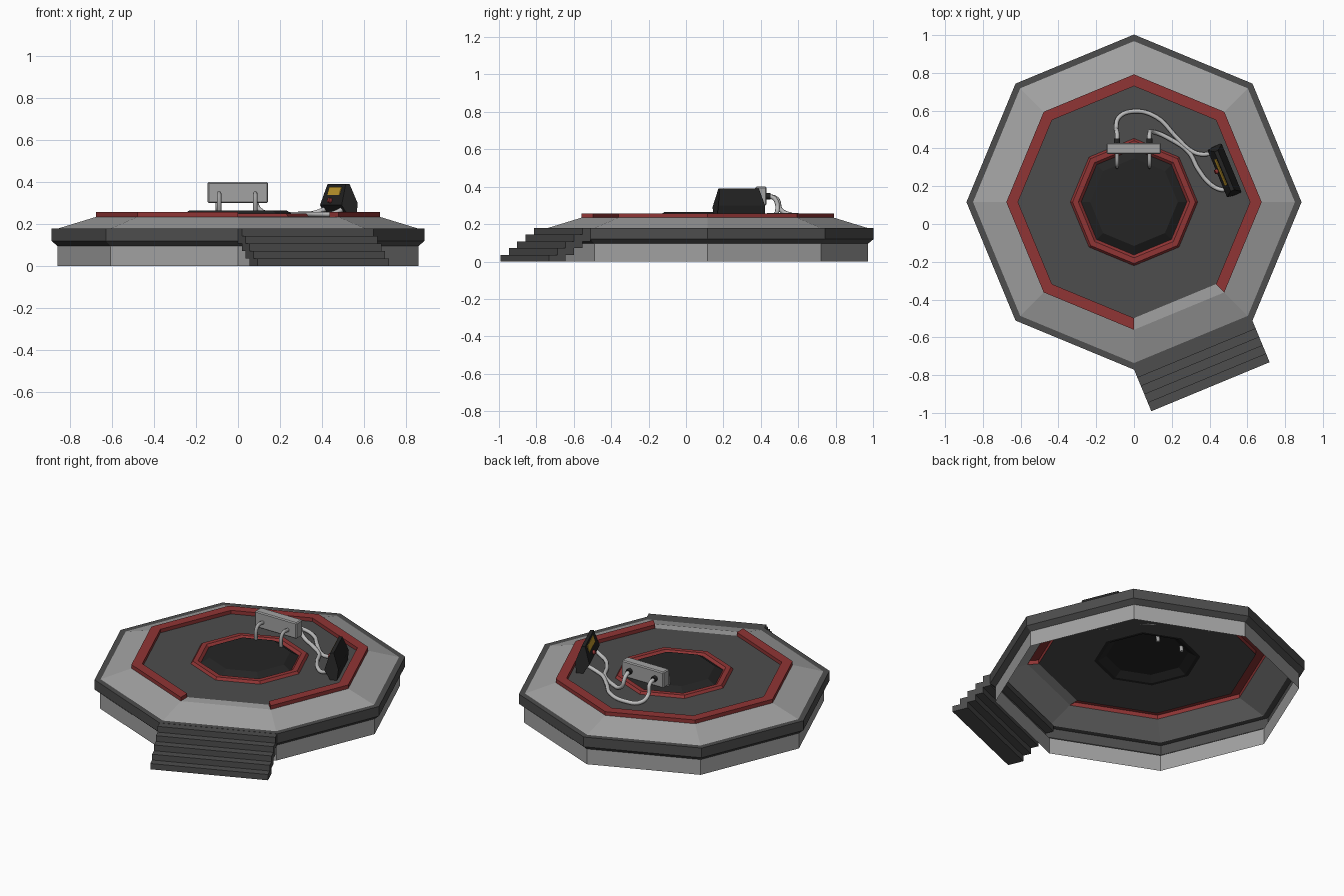
import bpy, bmesh, math
from mathutils import Vector, Matrix

if "Cube" in bpy.data.objects:
    bpy.data.objects.remove(bpy.data.objects["Cube"])

CY = 0.116                      # centre of the octagon in y
A = math.radians(22.5)


def material(name, rgb):
    m = bpy.data.materials.new(name)
    m.diffuse_color = (*rgb, 1)
    m.use_nodes = True
    m.node_tree.nodes["Principled BSDF"].inputs["Base Color"].default_value = m.diffuse_color
    return m


DARK = material("dark_grey", (0.075, 0.075, 0.075))
BLACK = material("black", (0.018, 0.018, 0.018))
RED = material("red", (0.28, 0.035, 0.035))
LIGHT = material("light_grey", (0.36, 0.36, 0.36))
HOSE = material("hose_grey", (0.5, 0.5, 0.5))
YELLOW = material("yellow", (0.6, 0.36, 0.03))


def finish(name, bm, mat):
    me = bpy.data.meshes.new(name)
    bm.to_mesh(me)
    bm.free()
    ob = bpy.data.objects.new(name, me)
    bpy.context.collection.objects.link(ob)
    me.materials.append(mat)
    return ob


def octagon(name, profile, mat, sides=range(8), cap_top=False, cap_ends=False):
    """Sweep an (r, z) profile round the chosen sides of the octagon."""
    bm = bmesh.new()
    cols = []
    for k in range(8):
        a = math.radians(45 * k)
        cols.append([bm.verts.new((r * math.cos(a), CY + r * math.sin(a), z)) for r, z in profile])
    for k in sides:
        c, d = cols[k], cols[(k + 1) % 8]
        for i in range(len(profile) - 1):
            bm.faces.new((c[i], d[i], d[i + 1], c[i + 1]))
    if cap_top:
        bm.faces.new([c[-1] for c in cols])
    if cap_ends:
        bm.faces.new(cols[6])
        bm.faces.new(cols[7][::-1])
    loose = [v for v in bm.verts if not v.link_faces]
    bmesh.ops.delete(bm, geom=loose, context='VERTS')
    return finish(name, bm, mat)


def frame(angle):
    """Local axes: x outward along angle, y clockwise-reversed tangent, z up."""
    return Matrix.Translation((0, CY, 0)) @ Matrix.Rotation(angle, 4, 'Z')


def box(name, lo, hi, mat, m=Matrix(), bevel=0):
    bm = bmesh.new()
    lo, hi = Vector(lo), Vector(hi)
    bmesh.ops.create_cube(bm, size=1, matrix=m @ Matrix.Translation((lo + hi) / 2)
                          @ Matrix.Diagonal((*(hi - lo), 1)))
    if bevel:
        bmesh.ops.bevel(bm, geom=bm.edges[:], offset=bevel, segments=1, affect='EDGES')
    return finish(name, bm, mat)


def tube(name, pts, radius, mat):
    cu = bpy.data.curves.new(name, 'CURVE')
    cu.dimensions = '3D'
    cu.bevel_depth = radius
    cu.bevel_resolution = 2
    cu.resolution_u = 6
    cu.use_fill_caps = True
    sp = cu.splines.new('BEZIER')
    sp.bezier_points.add(len(pts) - 1)
    for p, co in zip(sp.bezier_points, pts):
        p.co = co
        p.handle_left_type = p.handle_right_type = 'AUTO'
    ob = bpy.data.objects.new(name, cu)
    bpy.context.collection.objects.link(ob)
    cu.materials.append(mat)
    return ob


# Platform: base wall, overhanging rim, sloped deck, floor
octagon("base_wall", [(0.857, 0), (0.857, 0.1)], LIGHT)
octagon("rim", [(0.857, 0.095), (0.887, 0.12), (0.887, 0.18), (0.852, 0.18)], DARK)
octagon("deck", [(0.852, 0.18), (0.676, 0.234)], LIGHT)
octagon("floor", [(0.614, 0.235), (0.30, 0.235)], DARK)
octagon("entry_sill", [(0.676, 0.234), (0.614, 0.235)], LIGHT, sides=[6])

# Red kerb with one side open at the stairs, and the small kerb round the pad
octagon("outer_kerb", [(0.676, 0.232), (0.676, 0.257), (0.614, 0.257), (0.614, 0.232)],
        RED, sides=[0, 1, 2, 3, 4, 5, 7], cap_ends=True)
octagon("inner_kerb", [(0.337, 0.235), (0.325, 0.25), (0.295, 0.25), (0.28, 0.236)], RED)
octagon("centre_pad", [(0.30, 0.235), (0.278, 0.236), (0.232, 0.264)], BLACK, cap_top=True)

# Stairs: five overlapping treads square to the open side
stair = frame(-3 * A)
for i in range(5):
    d = 1.058 - 0.048 * i
    box(f"stair_tread_{i + 1}", (d - 0.096, -0.339, 0.0358 * i),
        (d, 0.339, 0.0358 * (i + 1)), DARK, stair)

# Box on two bent legs
box("control_box", (-0.145, 0.37, 0.30), (0.143, 0.43, 0.40), LIGHT, bevel=0.006)
for side, x in (("left", -0.09), ("right", 0.082)):
    tube(f"{side}_box_leg", [(x, 0.375, 0.342), (x, 0.325, 0.342), (x, 0.309, 0.325), (x, 0.309, 0.23)],
         0.011, LIGHT)
    tube(f"{side}_hose_socket", [(x, 0.425, 0.35), (x, 0.452, 0.349)], 0.017, BLACK)

# Leaning wedge console beside the kerb: (distance, height, half length)
con = frame(A) @ Matrix.Translation((0, -0.03, 0))
bm = bmesh.new()
prof = [(0.50, 0.235, 0.14), (0.465, 0.29, 0.135), (0.495, 0.39, 0.113),
        (0.515, 0.39, 0.113), (0.547, 0.30, 0.135), (0.54, 0.235, 0.14)]
ends = [[bm.verts.new(con @ Vector((d, s * h, z))) for d, z, h in prof] for s in (-1, 1)]
for i in range(6):
    j = (i + 1) % 6
    bm.faces.new((ends[0][i], ends[0][j], ends[1][j], ends[1][i]))
bm.faces.new(ends[0])
bm.faces.new(ends[1])
bmesh.ops.recalc_face_normals(bm, faces=bm.faces[:])
finish("console", bm, BLACK)

# Screen and button on the slanted console face
face = con @ Matrix.Translation((0.465, 0, 0.29)) @ Matrix.Rotation(math.atan2(0.03, 0.10), 4, 'Y')
box("console_screen", (-0.003, -0.075, 0.05), (0.004, 0.075, 0.09), YELLOW, face)
bm = bmesh.new()
bmesh.ops.create_cone(bm, cap_ends=True, segments=12, radius1=0.012, radius2=0.012, depth=0.02,
                      matrix=face @ Matrix.Translation((-0.005, 0.012, 0.022))
                      @ Matrix.Rotation(math.pi / 2, 4, 'Y'))
finish("console_button", bm, RED)

# Hoses from the box across the floor to the console
tube("long_hose", [(-0.09, 0.44, 0.35), (-0.09, 0.485, 0.335), (-0.095, 0.508, 0.275), (-0.08, 0.565, 0.249),
                   (0, 0.597, 0.247), (0.12, 0.565, 0.247), (0.22, 0.465, 0.247), (0.30, 0.39, 0.247),
                   (0.35, 0.37, 0.25), (0.425, 0.375, 0.275)], 0.012, HOSE)
tube("short_hose", [(0.082, 0.44, 0.35), (0.082, 0.475, 0.335), (0.10, 0.488, 0.27), (0.20, 0.445, 0.247),
                    (0.29, 0.38, 0.247), (0.34, 0.29, 0.247), (0.40, 0.215, 0.247),
                    (0.45, 0.185, 0.25), (0.505, 0.18, 0.275)], 0.012, HOSE)
